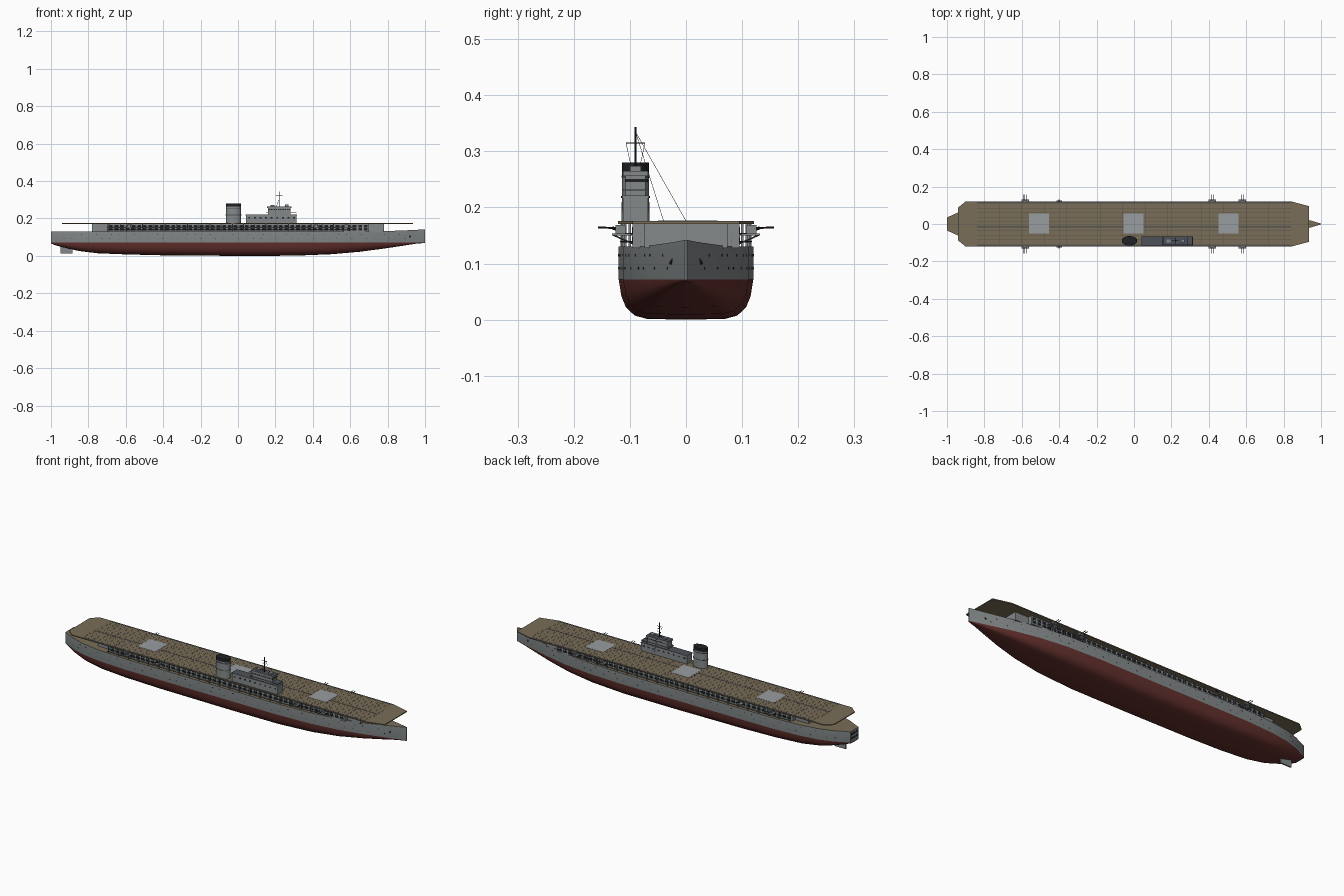
import bpy, bmesh, math
from mathutils import Vector, Matrix

if "Cube" in bpy.data.objects:
    bpy.data.objects.remove(bpy.data.objects["Cube"])

def material(name, r, g, b):
    m = bpy.data.materials.new(name)
    m.diffuse_color = (r, g, b, 1)
    m.use_nodes = True
    m.node_tree.nodes["Principled BSDF"].inputs["Base Color"].default_value = m.diffuse_color
    return m

GRAY = material("hull gray", 0.23, 0.25, 0.255)
RED = material("antifouling red", 0.125, 0.03, 0.026)
WOOD = material("deck tan", 0.19, 0.155, 0.10)
SEAM = material("seam brown", 0.11, 0.088, 0.055)
BLACK = material("black", 0.015, 0.016, 0.018)
SLATE = material("slate", 0.075, 0.085, 0.10)
PALE = material("lift gray", 0.32, 0.34, 0.35)

def finish(name, bm, mats, smooth=False):
    bmesh.ops.recalc_face_normals(bm, faces=bm.faces[:])
    me = bpy.data.meshes.new(name)
    bm.to_mesh(me)
    bm.free()
    ob = bpy.data.objects.new(name, me)
    bpy.context.collection.objects.link(ob)
    for m in mats:
        me.materials.append(m)
    if smooth:
        bpy.ops.object.select_all(action='DESELECT')
        ob.select_set(True)
        bpy.context.view_layer.objects.active = ob
        bpy.ops.object.shade_smooth_by_angle(angle=math.radians(30))
    return ob

def boxes(name, mat, items, top=None):
    """Boxes given as (x0, x1, y0, y1, z0, z1); top = material of upward faces."""
    bm = bmesh.new()
    for x0, x1, y0, y1, z0, z1 in items:
        mtx = Matrix.Translation(((x0 + x1) / 2, (y0 + y1) / 2, (z0 + z1) / 2)) @ \
            Matrix.Diagonal((x1 - x0, y1 - y0, z1 - z0, 1))
        bmesh.ops.create_cube(bm, size=1, matrix=mtx)
    bm.normal_update()
    if top:
        for f in bm.faces:
            f.material_index = 1 if f.normal.z > 0.9 else 0
    return finish(name, bm, [mat] + ([top] if top else []))

def rods(name, mat, items, sides=6):
    """Rods given as (start, end, radius)."""
    bm = bmesh.new()
    for p, q, r in items:
        p, q = Vector(p), Vector(q)
        d = q - p
        mtx = Matrix.Translation((p + q) / 2) @ d.to_track_quat('Z', 'Y').to_matrix().to_4x4()
        bmesh.ops.create_cone(bm, cap_ends=True, segments=sides, radius1=r, radius2=r,
                              depth=d.length, matrix=mtx)
    return finish(name, bm, [mat], sides > 6)

def prism(name, mats, pts, z0, z1):
    bm = bmesh.new()
    face = bm.faces.new([bm.verts.new((x, y, z0)) for x, y in pts])
    new = bmesh.ops.extrude_face_region(bm, geom=[face])["geom"]
    bmesh.ops.translate(bm, vec=(0, 0, z1 - z0), verts=[v for v in new if isinstance(v, bmesh.types.BMVert)])
    return finish(name, bm, mats)

# hull: stations of x, half width, keel height, deck height
ST = [(-1, .035, .066, .13), (-.97, .048, .055, .13), (-.92, .072, .042, .13), (-.85, .094, .026, .13),
      (-.75, .11, .014, .13), (-.6, .119, .008, .13), (-.4, .12, .003, .13), (0, .12, 0, .13),
      (.3, .12, .001, .13), (.5, .112, .009, .13), (.65, .093, .022, .13), (.78, .065, .039, .132),
      (.88, .037, .054, .136), (.95, .017, .065, .139), (1, .002, .069, .142)]

def half_width(x):
    for a, b in zip(ST, ST[1:]):
        if x <= b[0]:
            return a[1] + (b[1] - a[1]) * (x - a[0]) / (b[0] - a[0])
    return 0

WL = 0.072
SEC = [(0, 0), (.58, .02), (.76, .1), (.89, .3), (.96, .58), (1, 1)]
bm = bmesh.new()
rings = []
for x, w, k, d in ST:
    side = [(f * w, k + g * (WL - k)) for f, g in SEC] + [(w, d)]
    ring = side + [(-y, z) for y, z in reversed(side[1:])]
    rings.append([bm.verts.new((x, y, z)) for y, z in ring])
for a, b in zip(rings, rings[1:]):
    for i in range(len(a)):
        j = (i + 1) % len(a)
        bm.faces.new((a[i], a[j], b[j], b[i]))
for r in (rings[0], rings[-1]):
    n = len(r)
    bm.faces.new([r[5], r[6], r[7], r[8]])
    bm.faces.new(r[:6] + r[8:])
for f in bm.faces:
    if min(v.co.z for v in f.verts) > .125:
        f.material_index = 2
    elif max(v.co.z for v in f.verts) < WL + .001:
        f.material_index = 1
finish("hull", bm, [GRAY, RED, WOOD], True)

# portholes, anchors, stern openings and rudder
ports = []
for row, z in enumerate((.092, .115)):
    for i in range(46):
        x = -.93 + i * .0405 + row * .012
        if (i * 7 + row * 3) % 5 < 3:
            for s in (-1, 1):
                y = s * half_width(x)
                ports.append(((x, y - s * .002, z), (x, y + s * .0008, z), .0022))
rods("portholes", BLACK, ports)
rods("anchors", BLACK, [((.925, s * .02, .112), (.918, s * .028, .100), .003) for s in (-1, 1)])
boxes("stern_openings", BLACK, [(-1.0008, -.998, y - .008, y + .008, z, z + .012)
                                for y in (-.021, 0, .021) for z in (.086, .108)])
boxes("rudder", GRAY, [(-.95, -.885, -.004, .004, .012, .055)])

# hangar with openings, open galleries along both sides
boxes("hangar", GRAY, [(-.78, .78, -.074, .074, .128, .172), (-.70, .70, -.095, .095, .128, .172)])
wins, posts, rails = [], [], []
for s in (-1, 1):
    for i in range(46):
        x = -.69 + i * .0303
        for z in (.136, .153):
            wins.append((x, x + .02, s * .0955 - .0008, s * .0955 + .0008, z, z + .012))
    for i in range(24):
        x = -.69 + i * .06
        y = s * min(.115, half_width(x) - .003)
        posts.append((x - .002, x + .002, y - .002, y + .002, .128, .172))
    for i in range(32):
        xa, xb = -.70 + i * 1.4 / 32, -.70 + (i + 1) * 1.4 / 32
        ya, yb = [s * min(.117, half_width(x) - .001) for x in (xa, xb)]
        for z in (.139, .153):
            rails.append(((xa, ya, z), (xb, yb, z), .0011))
boxes("hangar_openings", BLACK, wins)
boxes("gallery_posts", GRAY, posts)
rods("gallery_rails", SLATE, rails, 4)
boxes("hangar_end_doors", SLATE, [(s * .7805 - .0007, s * .7805 + .0007, y - .012, y + .012, .137, .163)
                                  for s in (-1,) for y in (-.045, 0, .045)])

# flight deck, plank seams, lines and lifts
half = [(-.94, .088), (-.90, .121), (.84, .121), (.936, .095)]
prism("flight_deck", [WOOD], half + [(x, -y) for x, y in reversed(half)], .1705, .1755)
boxes("plank_seams", SEAM, [(-.84, .84, y * .012 - .0005, y * .012 + .0005, .1752, .1757)
                            for y in range(-9, 10)])
boxes("cross_seams", SEAM, [(-.84 + i * .06 - .0006, -.84 + i * .06 + .0006, -.118, .118, .1752, .1757)
                            for i in range(29)])
boxes("deck_lines", SLATE, [(-.84, .84, y - .0022, y + .0022, .1752, .1762) for y in (-.115, -.016, .115)])
boxes("deck_lifts", PALE, [(x - .053, x + .053, -.05, .056, .1752, .1765) for x in (-.508, -.003, .505)])

# guns on sponsons, both sides
base, house, barrel, brace = [], [], [], []
for s in (-1, 1):
    for gx in (-.582, .418, .58):
        base.append((gx - .02, gx + .02, min(s * .095, s * .132), max(s * .095, s * .132), .150, .154))
        house.append((gx - .011, gx + .011, min(s * .108, s * .126), max(s * .108, s * .126), .154, .169))
        for dx in (-.006, .006):
            barrel.append(((gx + dx, s * .12, .163), (gx + dx, s * .157, .1645), .0017))
        for dx in (-.015, .015):
            brace.append(((gx + dx, s * .130, .151), (gx + dx, s * .094, .135), .0014))
    base.append((-.415, -.385, min(s * .1, s * .126), max(s * .1, s * .126), .150, .154))
    barrel.append(((-.4, s * .112, .160), (-.4, s * .131, .163), .003))
boxes("gun_sponsons", GRAY, base)
boxes("gun_mounts", GRAY, house)
rods("gun_barrels", BLACK, barrel)
rods("sponson_braces", SLATE, brace)

# island: stacked blocks with slate roofs and window bands
boxes("island", GRAY, [(.042, .314, -.112, -.068, .175, .219), (.16, .28, -.108, -.072, .219, .258)], SLATE)
boxes("island_platforms", GRAY, [(.04, .316, -.1145, -.0655, .217, .221), (.15, .314, -.112, -.068, .229, .232),
                                 (.155, .285, -.112, -.068, .256, .265)], SLATE)
bands = [(.165 + i * .012, .173 + i * .012, -.1085, -.0715, .245, .251) for i in range(10)]
bands += [(.055 + i * .03, .065 + i * .03, -.1125, -.0675, .2, .207) for i in range(9)]
bands += [(.2795, .2806, -.106 + i * .008, -.1 + i * .008, .245, .251) for i in range(5)]
boxes("island_windows", BLACK, bands)
boxes("director", GRAY, [(.25, .27, -.1, -.08, .265, .274), (.175, .195, -.098, -.082, .265, .273)])

# funnel with black cap
def oval(name, mat, rx, ry, z0, z1, taper=1):
    bm = bmesh.new()
    bmesh.ops.create_cone(bm, cap_ends=True, segments=32, radius1=1, radius2=taper, depth=1,
                          matrix=Matrix.Translation((-.024, -.09, (z0 + z1) / 2)) @
                          Matrix.Diagonal((rx, ry, z1 - z0, 1)))
    finish(name, bm, [mat], True)

oval("funnel", GRAY, .041, .025, .174, .264, .95)
oval("funnel_cap", BLACK, .0405, .0245, .264, .280)
oval("funnel_band", SLATE, .0415, .0255, .217, .220)
oval("funnel_upper_band", SLATE, .041, .0248, .253, .257)

# mast, yards and rigging
rods("mast", BLACK, [((.22, -.09, .26), (.22, -.09, .343), .0018),
                     ((.22, -.107, .315), (.22, -.073, .315), .001),
                     ((.203, -.09, .322), (.237, -.09, .322), .001),
                     ((.205, -.09, .265), (.22, -.09, .30), .001)])
rods("rigging", SLATE, [((.22, -.09, .335), (.22, y, .176), .0004) for y in (-.04, 0)] +
     [((.22, -.09 + s * .017, .315), (.22, -.09 + s * .006, .265), .0004) for s in (-1, 1)], 4)
